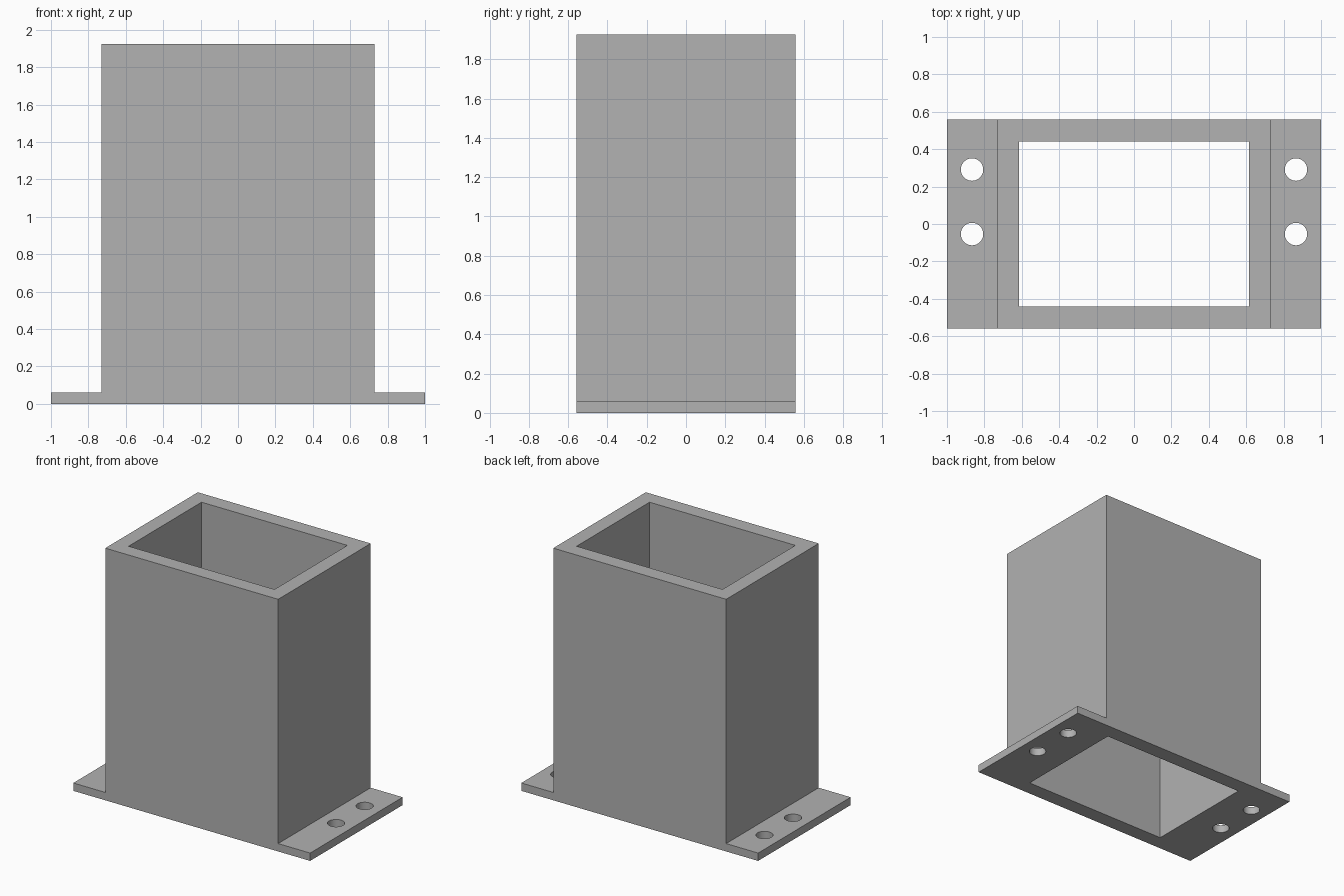
import bpy
import bmesh

cube = bpy.data.objects.get("Cube")
if cube:
    bpy.data.objects.remove(cube, do_unlink=True)

HALF_DEPTH = 0.558
HEIGHT = 1.925
BODY_X = 0.73        # half width of the column
BORE_X, BORE_Y = 0.616, 0.44
PLATE_Z = 0.06
HOLE_X, HOLE_R = 0.866, 0.06

grey = bpy.data.materials.new("plain_grey")
grey.use_nodes = True
colour = (0.445, 0.445, 0.445, 1)
grey.diffuse_color = colour
grey.node_tree.nodes["Principled BSDF"].inputs["Base Color"].default_value = colour


def cut(target, cutter):
    """Subtract the cutter from the target, then discard the cutter."""
    mod = target.modifiers.new("cut", "BOOLEAN")
    mod.operation = "DIFFERENCE"
    mod.solver = "EXACT"
    mod.object = cutter
    bpy.context.view_layer.objects.active = target
    bpy.ops.object.modifier_apply(modifier=mod.name)
    bpy.data.objects.remove(cutter, do_unlink=True)


# Column and mounting flanges: one stepped profile extruded front to back
half = [(1, 0), (1, PLATE_Z), (BODY_X, PLATE_Z), (BODY_X, HEIGHT)]
profile = half + [(-x, z) for x, z in reversed(half)]
bm = bmesh.new()
face = bm.faces.new([bm.verts.new((x, -HALF_DEPTH, z)) for x, z in profile])
side = bmesh.ops.extrude_face_region(bm, geom=[face])["geom"]
bmesh.ops.translate(bm, vec=(0, 2 * HALF_DEPTH, 0),
                    verts=[g for g in side if isinstance(g, bmesh.types.BMVert)])
bmesh.ops.recalc_face_normals(bm, faces=bm.faces)
mesh = bpy.data.meshes.new("flanged_sleeve")
bm.to_mesh(mesh)
bm.free()
mesh.materials.append(grey)
sleeve = bpy.data.objects.new("flanged_sleeve", mesh)
bpy.context.collection.objects.link(sleeve)

# Rectangular bore through the full height
bpy.ops.mesh.primitive_cube_add(size=2, location=(0, 0, HEIGHT / 2))
bore = bpy.context.object
bore.name = "bore_cutter"
bore.scale = (BORE_X, BORE_Y, HEIGHT)
bore.hide_render = True
bore.data.materials.append(grey)
bpy.context.view_layer.update()
cut(sleeve, bore)

# Two screw holes in each flange
for x in (-HOLE_X, HOLE_X):
    for y in (-0.054, 0.291):
        bpy.ops.mesh.primitive_cylinder_add(vertices=48, radius=HOLE_R, depth=0.3,
                                            location=(x, y, PLATE_Z / 2))
        hole = bpy.context.object
        hole.name = "screw_hole_cutter"
        hole.hide_render = True
        hole.data.materials.append(grey)
        bpy.context.view_layer.update()
        cut(sleeve, hole)

# Smooth hole walls, crisp box edges
bpy.ops.object.select_all(action="DESELECT")
sleeve.select_set(True)
bpy.context.view_layer.objects.active = sleeve
bpy.ops.object.shade_smooth_by_angle()
